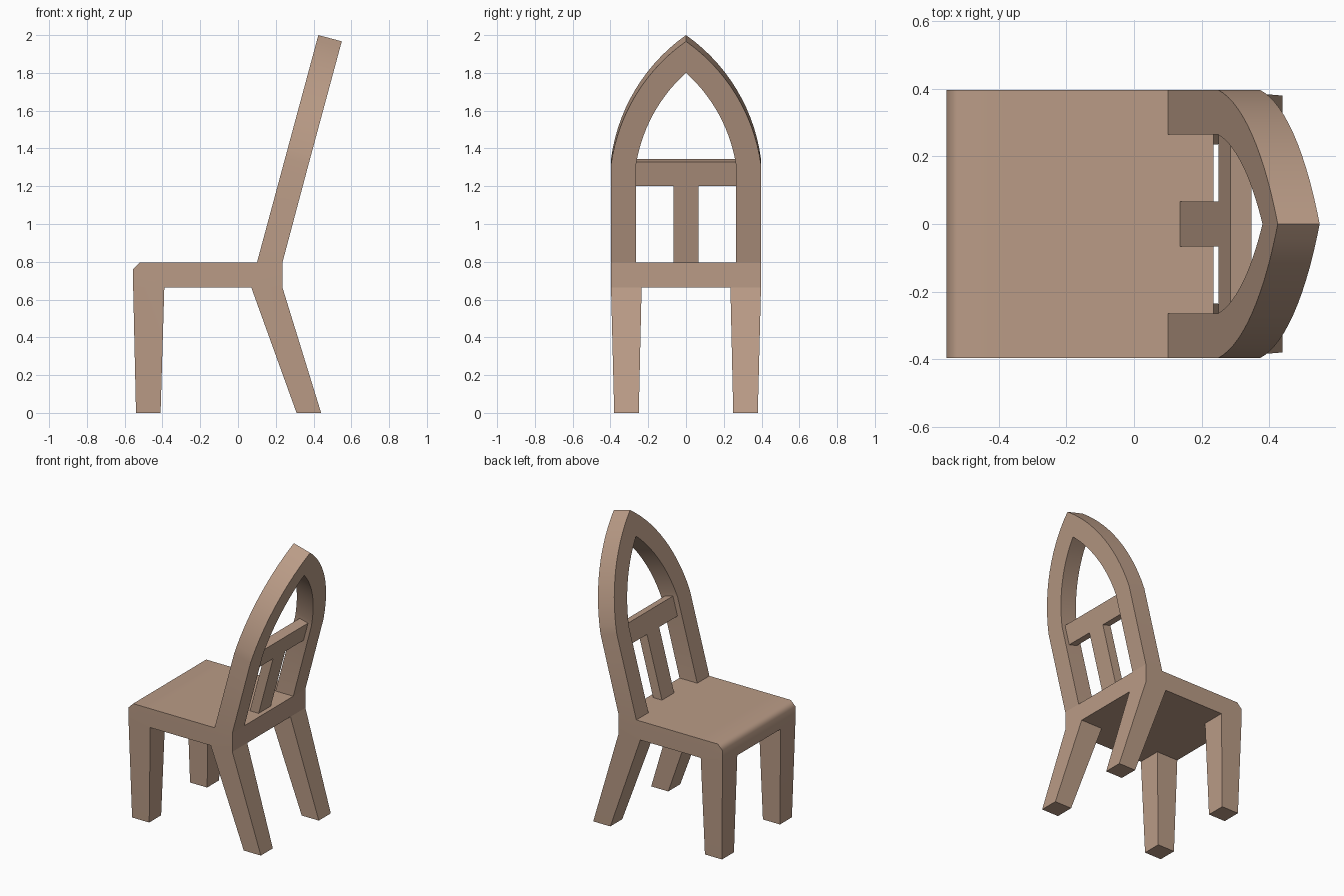
import bpy
import bmesh
import math
from mathutils import Vector

if "Cube" in bpy.data.objects:
    bpy.data.objects.remove(bpy.data.objects["Cube"], do_unlink=True)

SEAT_TOP, SEAT_BOTTOM = 0.795, 0.665
FRONT, REAR, HALF = -0.555, 0.235, 0.397
INNER = 0.265          # half width of the back opening
ARC_START = 1.345      # height where the pointed arch begins

wood = bpy.data.materials.new("warm_wood")
wood.use_nodes = True
wood.diffuse_color = (0.49, 0.33, 0.24, 1)
wood.node_tree.nodes["Principled BSDF"].inputs["Base Color"].default_value = wood.diffuse_color


def finish(bm, name):
    """Turn a bmesh into a wooden object in the scene."""
    bmesh.ops.recalc_face_normals(bm, faces=bm.faces)
    mesh = bpy.data.meshes.new(name)
    bm.to_mesh(mesh)
    bm.free()
    mesh.materials.append(wood)
    obj = bpy.data.objects.new(name, mesh)
    bpy.context.collection.objects.link(obj)
    return obj


def lean(y, z, depth):
    """Point in the reclined back: depth 0 is its front face, 1 its rear."""
    return Vector((0.10 + 0.27 * (z - SEAT_TOP) + 0.124 * depth, y, z - 0.033 * depth))


def box(bm, place):
    """Box whose corners are given by place(i, j, k) with i, j, k in 0..1."""
    v = [bm.verts.new(place(n & 1, n >> 1 & 1, n >> 2)) for n in range(8)]
    for ids in ((0, 1, 3, 2), (4, 6, 7, 5), (0, 4, 5, 1), (2, 3, 7, 6), (0, 2, 6, 4), (1, 5, 7, 3)):
        bm.faces.new([v[i] for i in ids])
    bmesh.ops.recalc_face_normals(bm, faces=bm.faces)


def arc(start, end, sagitta, steps=14):
    """Circular arc between two (y, z) points, bulging outward."""
    a, b = Vector(start), Vector(end)
    chord = b - a
    half = chord.length / 2
    radius = (half ** 2 + sagitta ** 2) / (2 * sagitta)
    out = Vector((chord.y, -chord.x)).normalized()
    centre = (a + b) / 2 - out * (radius - sagitta)
    sweep = math.asin(half / radius)
    along = chord.normalized()
    angles = [sweep * (2 * i / steps - 1) for i in range(steps + 1)]
    return [centre + radius * (along * math.sin(t) + out * math.cos(t)) for t in angles]


# Seat with four legs drawn out of its underside
bm = bmesh.new()
box(bm, lambda i, j, k: ((FRONT, REAR)[i], (-HALF, HALF)[j], (SEAT_BOTTOM, SEAT_TOP)[k]))
lip = [e for e in bm.edges if all(v.co.x < FRONT + 0.01 and v.co.z > SEAT_TOP - 0.01 for v in e.verts)]
bmesh.ops.bevel(bm, geom=lip, offset=0.035, segments=1, affect='EDGES')
for co, no in (((-0.39, 0, 0), (1, 0, 0)), ((0.07, 0, 0), (1, 0, 0)),
               ((0, 0.235, 0), (0, 1, 0)), ((0, -0.235, 0), (0, 1, 0))):
    bmesh.ops.bisect_plane(bm, geom=bm.verts[:] + bm.edges[:] + bm.faces[:],
                           plane_co=co, plane_no=no)
corners = []
for f in bm.faces:
    c = f.calc_center_median()
    if c.z < SEAT_BOTTOM + 0.001 and abs(c.y) > 0.235 and not -0.39 < c.x < 0.07:
        corners.append(f)
foot_x = {-0.555: -0.54, -0.39: -0.41, 0.07: 0.31, 0.235: 0.44}
for f in bmesh.ops.extrude_discrete_faces(bm, faces=corners)["faces"]:
    for v in f.verts:
        v.co.x = foot_x[min(foot_x, key=lambda x: abs(x - v.co.x))]
        v.co.y = math.copysign(0.38 if abs(v.co.y) > 0.3 else 0.25, v.co.y)
        v.co.z = 0
bmesh.ops.recalc_face_normals(bm, faces=bm.faces)
# Only the rounded front lip blends smoothly
for f in bm.faces:
    f.smooth = True
for e in bm.edges:
    angle = e.calc_face_angle(0)
    e.smooth = angle < 0.05 or 0.7 < angle < 0.9
seat = finish(bm, "seat_and_legs")
seat.modifiers.new("lip_shading", 'WEIGHTED_NORMAL').keep_sharp = True

# Pointed arch frame of the back
outer = [Vector((HALF, SEAT_TOP))] + arc((HALF, ARC_START), (0, 2.0), 0.08)
inner = [Vector((INNER, SEAT_TOP))] + arc((INNER, ARC_START), (0, 1.833), 0.048)


def mirrored(points):
    return points + [Vector((-p.x, p.y)) for p in reversed(points[:-1])]


bm = bmesh.new()
rings = []
for o, i in zip(mirrored(outer), mirrored(inner)):
    ring = []
    for p, depth in ((o, 0), (o, 1), (i, 1), (i, 0)):
        at = lean(p.x, p.y, depth)
        if p.y == outer[0].y and depth:
            at = Vector((REAR, p.x, SEAT_TOP))
        ring.append(bm.verts.new(at))
    rings.append(ring)
for a, b in zip(rings, rings[1:]):
    for n in range(4):
        m = (n + 1) % 4
        bm.faces.new((a[n], a[m], b[m], b[n]))
frame = finish(bm, "back_frame")
bpy.ops.object.select_all(action='DESELECT')
frame.select_set(True)
bpy.context.view_layer.objects.active = frame
bpy.ops.object.shade_smooth_by_angle(angle=math.radians(30))

# Crossbar and centre slat, set inside the frame's thickness
for name, half, low, high in (("back_crossbar", INNER, 1.226, 1.354),
                              ("back_slat", 0.066, SEAT_TOP, 1.226)):
    bm = bmesh.new()
    box(bm, lambda i, j, k: lean((-half, half)[j], (low, high)[k], (0.275, 0.78)[i]))
    finish(bm, name)
